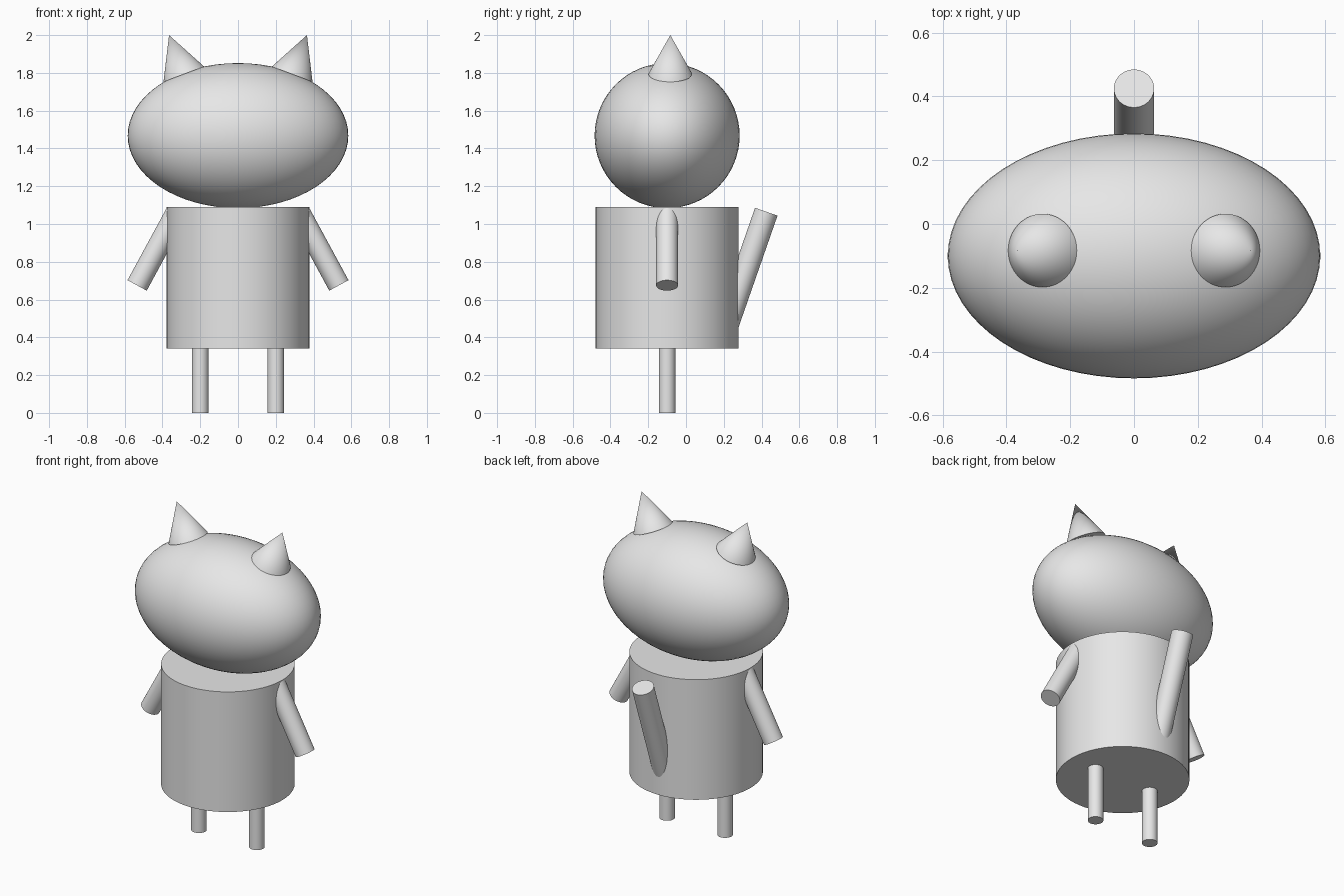
import bpy
from math import radians
from mathutils import Vector

if "Cube" in bpy.data.objects:
    bpy.data.objects.remove(bpy.data.objects["Cube"], do_unlink=True)

MID_Y = -0.1

# Single plain grey for every part
grey = bpy.data.materials.new("light grey")
grey.use_nodes = True
grey.diffuse_color = (0.8, 0.8, 0.8, 1)
grey.node_tree.nodes["Principled BSDF"].inputs["Base Color"].default_value = (0.8, 0.8, 0.8, 1)


def finish(name):
    ob = bpy.context.object
    ob.name = name
    ob.data.materials.append(grey)
    bpy.ops.object.shade_smooth_by_angle(angle=radians(35))
    return ob


def rod(name, start, end, radius, tip=None):
    """Cylinder between two points, or a cone when a tip radius is given."""
    a, b = Vector(start), Vector(end)
    bpy.ops.mesh.primitive_cone_add(
        vertices=64, radius1=radius, radius2=radius if tip is None else tip,
        depth=(b - a).length, location=(a + b) / 2,
        rotation=(b - a).to_track_quat('Z', 'Y').to_euler())
    return finish(name)


# Head: wide ellipsoid
bpy.ops.mesh.primitive_uv_sphere_add(segments=64, ring_count=32, radius=1, location=(0, MID_Y, 1.468))
bpy.context.object.scale = (0.584, 0.384, 0.384)
bpy.ops.object.transform_apply(location=False, rotation=False, scale=True)
finish("head")

# Body drum
rod("body", (0, MID_Y, 0.34), (0, MID_Y, 1.09), 0.378)

# Paired ears, arms and legs
for side, s in (("left", 1), ("right", -1)):
    rod(side + "_ear", (s * 0.287, -0.083, 1.793), (s * 0.365, -0.083, 2.0), 0.115, 0)
    rod(side + "_arm", (s * 0.325, MID_Y, 1.06), (s * 0.534, MID_Y, 0.675), 0.058)
    rod(side + "_leg", (s * 0.2, MID_Y, 0), (s * 0.2, MID_Y, 0.36), 0.044)

# Tail rising from the back
rod("tail", (0, 0.2, 0.42), (0, 0.425, 1.065), 0.063)
